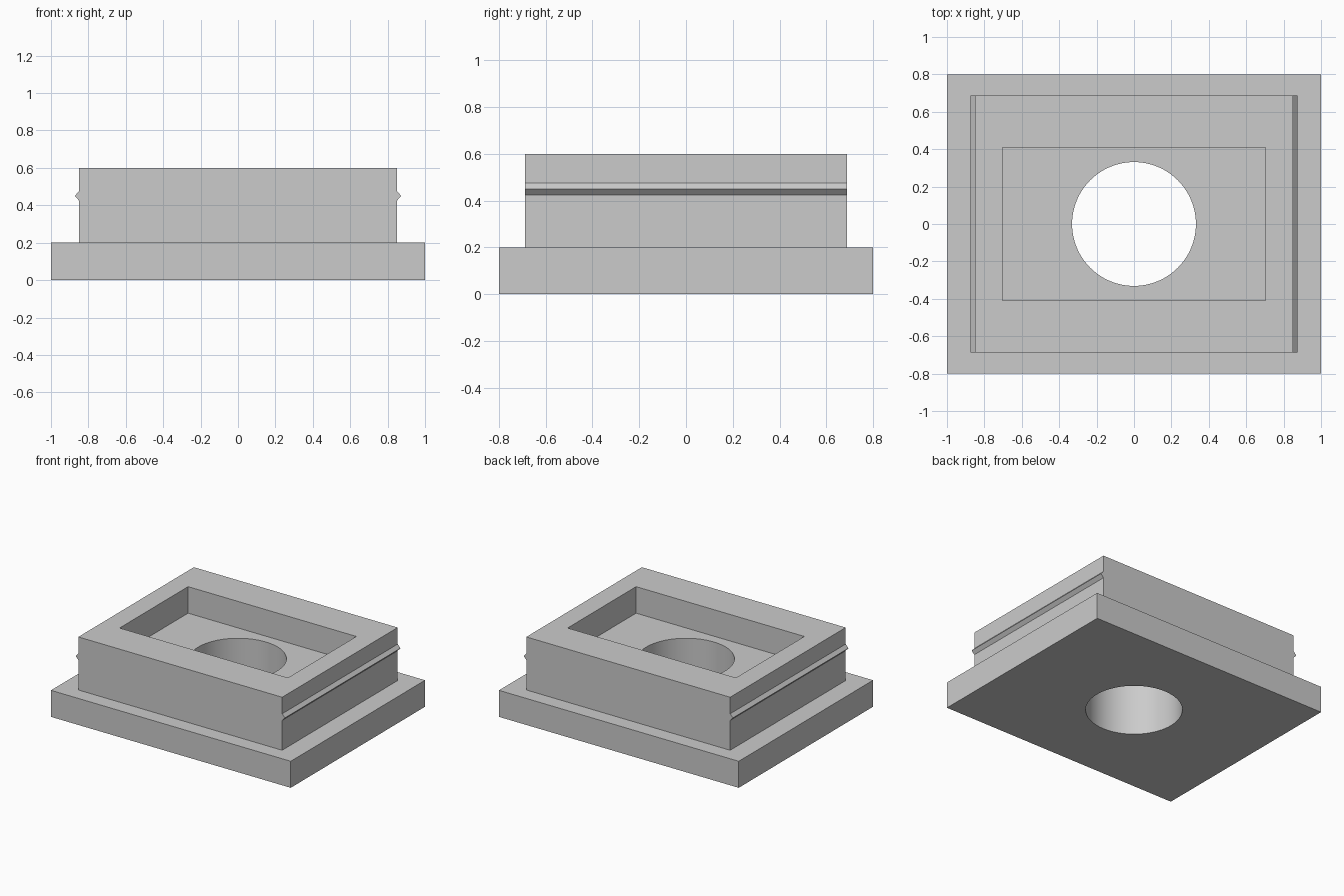
import bpy
import bmesh
from mathutils import Matrix, Vector

cube = bpy.data.objects.get("Cube")
if cube:
    bpy.data.objects.remove(cube, do_unlink=True)

grey = bpy.data.materials.new("plain grey")
grey.use_nodes = True
colour = (0.6, 0.6, 0.6, 1)
grey.diffuse_color = colour
grey.node_tree.nodes["Principled BSDF"].inputs["Base Color"].default_value = colour


def add_object(name, bm):
    bmesh.ops.recalc_face_normals(bm, faces=bm.faces)
    mesh = bpy.data.meshes.new(name)
    bm.to_mesh(mesh)
    bm.free()
    mesh.materials.append(grey)
    obj = bpy.data.objects.new(name, mesh)
    bpy.context.collection.objects.link(obj)
    return obj


def box(name, half_x, half_y, low, high):
    bm = bmesh.new()
    size = Matrix.Diagonal((2 * half_x, 2 * half_y, high - low, 1))
    place = Matrix.Translation((0, 0, (low + high) / 2))
    bmesh.ops.create_cube(bm, size=1, matrix=place @ size)
    return add_object(name, bm)


def extrude_y(name, profile, half_y):
    bm = bmesh.new()
    face = bm.faces.new([bm.verts.new((x, -half_y, z)) for x, z in profile])
    out = bmesh.ops.extrude_face_region(bm, geom=[face])
    moved = [v for v in out["geom"] if isinstance(v, bmesh.types.BMVert)]
    bmesh.ops.translate(bm, verts=moved, vec=Vector((0, 2 * half_y, 0)))
    return add_object(name, bm)


def combine(target, tool, operation):
    mod = target.modifiers.new(tool.name, "BOOLEAN")
    mod.operation = operation
    mod.solver = "EXACT"
    mod.object = tool
    bpy.context.view_layer.objects.active = target
    bpy.ops.object.modifier_apply(modifier=mod.name)
    bpy.data.objects.remove(tool, do_unlink=True)


# Wide base slab
housing = box("socket_housing", 1.0, 0.8, 0, 0.2)

# Raised block with a pointed snap ridge along each side
right = [(0.85, 0.1), (0.85, 0.425), (0.873, 0.45), (0.85, 0.475), (0.85, 0.6)]
left = [(-x, z) for x, z in reversed(right)]
combine(housing, extrude_y("raised_block", right + left, 0.688), "UNION")

# Rectangular pocket in the top
combine(housing, box("pocket_cutter", 0.702, 0.408, 0.4, 0.8), "DIFFERENCE")

# Round hole through the floor
bm = bmesh.new()
bmesh.ops.create_cone(bm, cap_ends=True, segments=96, radius1=0.331, radius2=0.331, depth=2)
combine(housing, add_object("hole_cutter", bm), "DIFFERENCE")

# Smooth hole wall, crisp edges elsewhere
bpy.ops.object.select_all(action="DESELECT")
housing.select_set(True)
bpy.context.view_layer.objects.active = housing
bpy.ops.object.shade_smooth_by_angle(angle=0.5)
